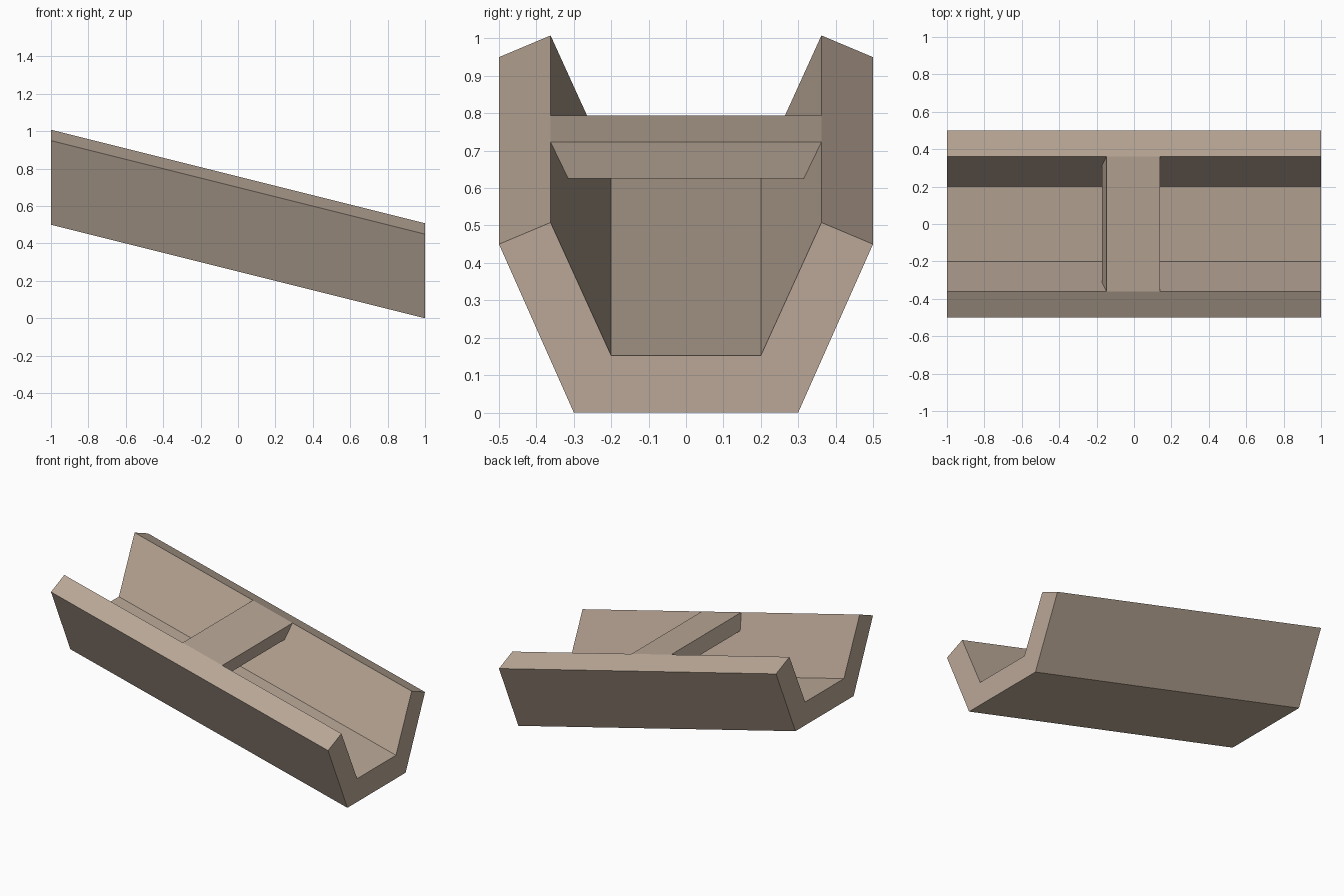
import bpy
import bmesh

if "Cube" in bpy.data.objects:
    bpy.data.objects.remove(bpy.data.objects["Cube"])

SLOPE = 0.25  # drop per unit along x

stone = bpy.data.materials.new("warm_grey_stone")
stone.diffuse_color = (0.49, 0.39, 0.31, 1)
stone.use_nodes = True
stone.node_tree.nodes["Principled BSDF"].inputs["Base Color"].default_value = stone.diffuse_color


def drop(x):
    return SLOPE * (1 - x)


def loft(name, ring_a, ring_b):
    """Solid between two matching end outlines."""
    bm = bmesh.new()
    a = [bm.verts.new(p) for p in ring_a]
    b = [bm.verts.new(p) for p in ring_b]
    bm.faces.new(a)
    bm.faces.new(b[::-1])
    for i in range(len(a)):
        j = (i + 1) % len(a)
        bm.faces.new((a[j], a[i], b[i], b[j]))
    bmesh.ops.recalc_face_normals(bm, faces=bm.faces)
    mesh = bpy.data.meshes.new(name)
    bm.to_mesh(mesh)
    bm.free()
    mesh.materials.append(stone)
    obj = bpy.data.objects.new(name, mesh)
    bpy.context.collection.objects.link(obj)
    return obj


# Sloping trough: half profile mirrored across y, sheared along x
half = [(0.3, 0.0), (0.5, 0.45), (0.362, 0.508), (0.2, 0.152)]
profile = half + [(-y, z) for y, z in reversed(half)]
loft("trough", *[[(x, y, z + drop(x)) for y, z in profile] for x in (-1, 1)])


# Cross plate: flush with the inner rim, ends square to the slope
def plate_end(x):
    lower = x - 0.0243
    top_z = 0.508 + drop(x)
    low_z = top_z - 0.097
    low_y = 0.2 + 0.162 * (low_z - drop(lower) - 0.152) / 0.356
    return [(x, 0.362, top_z), (x, -0.362, top_z),
            (lower, -low_y, low_z), (lower, low_y, low_z)]


loft("cross_plate", plate_end(-0.146), plate_end(0.14))
